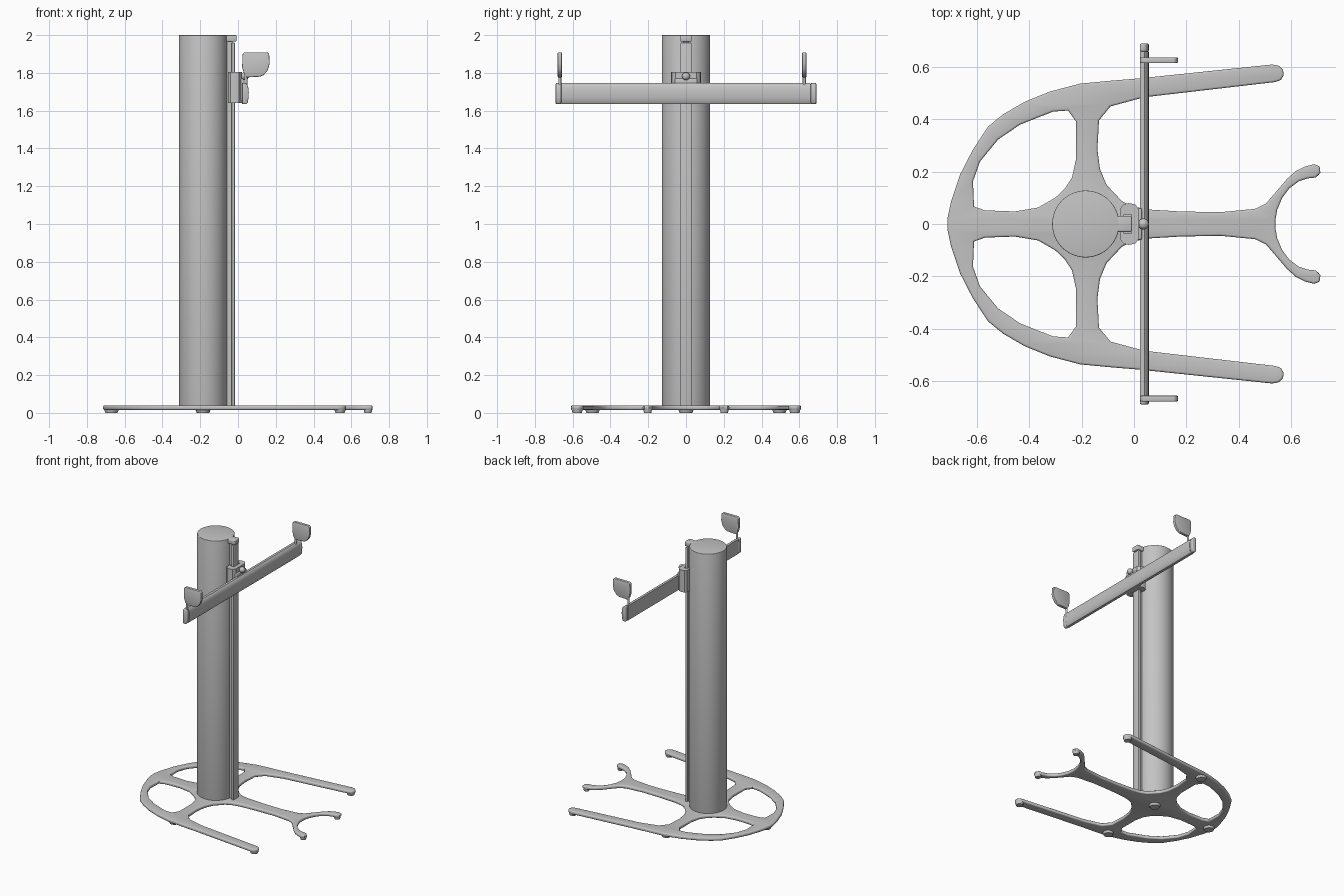
import bpy, bmesh, math
from mathutils import Matrix

if "Cube" in bpy.data.objects:
    bpy.data.objects.remove(bpy.data.objects["Cube"])

grey = bpy.data.materials.new("satin grey")
grey.diffuse_color = (0.55, 0.55, 0.55, 1)
grey.use_nodes = True
grey.node_tree.nodes["Principled BSDF"].inputs["Base Color"].default_value = grey.diffuse_color


def finish(ob, angle=35):
    ob.data.materials.clear()
    ob.data.materials.append(grey)
    bpy.ops.object.select_all(action='DESELECT')
    ob.select_set(True)
    bpy.context.view_layer.objects.active = ob
    bpy.ops.object.shade_smooth_by_angle(angle=math.radians(angle))
    return ob


def from_bm(name, bm, bevel=0.0, seg=3):
    bmesh.ops.recalc_face_normals(bm, faces=bm.faces)
    if bevel:
        edges = [e for e in bm.edges if len(e.link_faces) == 2 and e.calc_face_angle() > 0.6]
        bmesh.ops.bevel(bm, geom=edges, offset=bevel, segments=seg, profile=0.5,
                        affect='EDGES', clamp_overlap=True)
    me = bpy.data.meshes.new(name)
    bm.to_mesh(me)
    bm.free()
    ob = bpy.data.objects.new(name, me)
    bpy.context.collection.objects.link(ob)
    return finish(ob)


def prism(name, pts, lo, hi, axis, bevel=0.0):
    """Extrude a profile: axis 'z' takes (x,y) points, axis 'y' takes (x,z) points."""
    bm = bmesh.new()
    place = (lambda p, h: (p[0], p[1], h)) if axis == 'z' else (lambda p, h: (p[0], h, p[1]))
    a = [bm.verts.new(place(p, lo)) for p in pts]
    b = [bm.verts.new(place(p, hi)) for p in pts]
    n = len(pts)
    bm.faces.new(a)
    bm.faces.new(b[::-1])
    for i in range(n):
        bm.faces.new((a[i], b[i], b[(i + 1) % n], a[(i + 1) % n]))
    return from_bm(name, bm, bevel)


def box(name, x0, x1, y0, y1, z0, z1, bevel=0.0):
    return prism(name, [(x0, y0), (x1, y0), (x1, y1), (x0, y1)], z0, z1, 'z', bevel)


def cyl(name, x, y, z0, z1, r, seg=32, r_low=None, bevel=0.0):
    bm = bmesh.new()
    bmesh.ops.create_cone(bm, cap_ends=True, segments=seg, radius1=r if r_low is None else r_low,
                          radius2=r, depth=z1 - z0,
                          matrix=Matrix.Translation((x, y, (z0 + z1) / 2)))
    return from_bm(name, bm, bevel)


# floor frame: half outline mirrored in y, plus two windows
half = [(-0.714, 0.02), (-0.70, 0.085), (-0.665, 0.19), (-0.616, 0.285), (-0.558, 0.373),
        (-0.50, 0.42), (-0.417, 0.468), (-0.32, 0.507), (-0.206, 0.537), (-0.09, 0.548),
        (0.02, 0.557), (0.528, 0.61), (0.553, 0.606), (0.57, 0.59), (0.573, 0.57),
        (0.562, 0.551), (0.54, 0.543), (0.04, 0.485), (-0.09, 0.45), (-0.134, 0.396),
        (-0.14, 0.285), (-0.13, 0.21), (-0.105, 0.15), (-0.045, 0.086), (0.0, 0.066),
        (0.06, 0.055), (0.176, 0.048), (0.33, 0.045), (0.463, 0.058), (0.505, 0.078),
        (0.545, 0.125), (0.585, 0.172), (0.62, 0.203), (0.654, 0.22), (0.69, 0.229),
        (0.71, 0.22), (0.713, 0.196), (0.695, 0.178), (0.662, 0.174), (0.63, 0.163),
        (0.595, 0.137), (0.567, 0.10), (0.548, 0.055), (0.541, 0.015)]
window = [(-0.612, 0.067), (-0.616, 0.163), (-0.589, 0.239), (-0.52, 0.323), (-0.436, 0.38),
          (-0.31, 0.43), (-0.252, 0.434), (-0.222, 0.392), (-0.222, 0.247), (-0.237, 0.178),
          (-0.265, 0.135), (-0.302, 0.10), (-0.367, 0.063), (-0.455, 0.048), (-0.57, 0.052)]
flip = lambda pts: [(x, -y) for x, y in reversed(pts)]
cu = bpy.data.curves.new("floor_frame", 'CURVE')
cu.dimensions, cu.fill_mode = '2D', 'BOTH'
cu.extrude, cu.bevel_depth, cu.bevel_resolution, cu.offset = 0.004, 0.008, 2, -0.008
for loop in (half + flip(half), window, flip(window)):
    sp = cu.splines.new('POLY')
    sp.points.add(len(loop) - 1)
    for p, (x, y) in zip(sp.points, loop):
        p.co = (x, y, 0, 1)
    sp.use_cyclic_u = True
frame = bpy.data.objects.new("floor_frame", cu)
frame.location.z = 0.028
bpy.context.collection.objects.link(frame)
bpy.context.view_layer.objects.active = frame
frame.select_set(True)
bpy.ops.object.convert(target='MESH')
frame = bpy.context.view_layer.objects.active
bm = bmesh.new()
bm.from_mesh(frame.data)
bmesh.ops.remove_doubles(bm, verts=bm.verts, dist=0.0002)
bm.to_mesh(frame.data)
bm.free()
finish(frame, 40)

# feet under the frame
feet = [(-0.67, 0, 0.04), (-0.185, 0, 0.042)]
for s in (1, -1):
    feet += [(-0.185, s * 0.495, 0.04), (0.54, s * 0.576, 0.031), (0.688, s * 0.203, 0.024)]
for i, (x, y, r) in enumerate(feet):
    cyl(f"foot_{i}", x, y, 0.0, 0.022, r, 24, r * 0.8)

# column and its guide rail
cyl("column", -0.185, 0, 0.036, 2.0, 0.128, 64, bevel=0.004)
box("rail_neck", -0.08, -0.03, -0.016, 0.016, 0.036, 1.985)
box("rail_flange", -0.034, -0.016, -0.03, 0.03, 0.036, 1.96, 0.004)
box("rail_cap", -0.08, -0.008, -0.03, 0.03, 1.965, 2.0, 0.006)

# C-shaped carriage that wraps the rail
c_half = [(0.02, 0.055), (0.005, 0.075), (-0.02, 0.08), (-0.04, 0.075), (-0.052, 0.06),
          (-0.052, 0.022), (-0.038, 0.022), (-0.038, 0.036), (-0.01, 0.036)]
prism("carriage", c_half + flip(c_half), 1.64, 1.805, 'z')
box("carriage_bracket", 0.0, 0.03, -0.06, 0.06, 1.65, 1.77, 0.006)

# clamp knob
bm = bmesh.new()
bmesh.ops.create_uvsphere(bm, u_segments=20, v_segments=12, radius=0.021,
                          matrix=Matrix.Translation((0.036, 0, 1.782)))
from_bm("clamp_knob", bm)

# cross bar with a gently bulged front
bar = [(0.022, 1.636), (0.044, 1.634), (0.052, 1.645), (0.056, 1.67), (0.057, 1.695),
       (0.055, 1.72), (0.048, 1.74), (0.04, 1.746), (0.022, 1.746)]
prism("cross_bar", bar, -0.66, 0.66, 'y')
for side, s in (("left", -1), ("right", 1)):
    a, b = sorted((s * 0.66, s * 0.69))
    prism(f"bar_end_{side}", bar, a, b, 'y', 0.006)

# paddles standing on the bar
paddle = [(0.024, 1.9), (0.034, 1.909), (0.155, 1.909), (0.165, 1.9), (0.168, 1.85),
          (0.158, 1.815), (0.135, 1.788), (0.115, 1.78), (0.045, 1.776), (0.032, 1.795),
          (0.022, 1.83)]
for side, y in (("left", -0.668), ("right", 0.626)):
    prism(f"paddle_{side}", paddle, y - 0.011, y + 0.011, 'y', 0.004)
    cyl(f"paddle_stem_{side}", 0.042, y, 1.735, 1.79, 0.008, 16)
